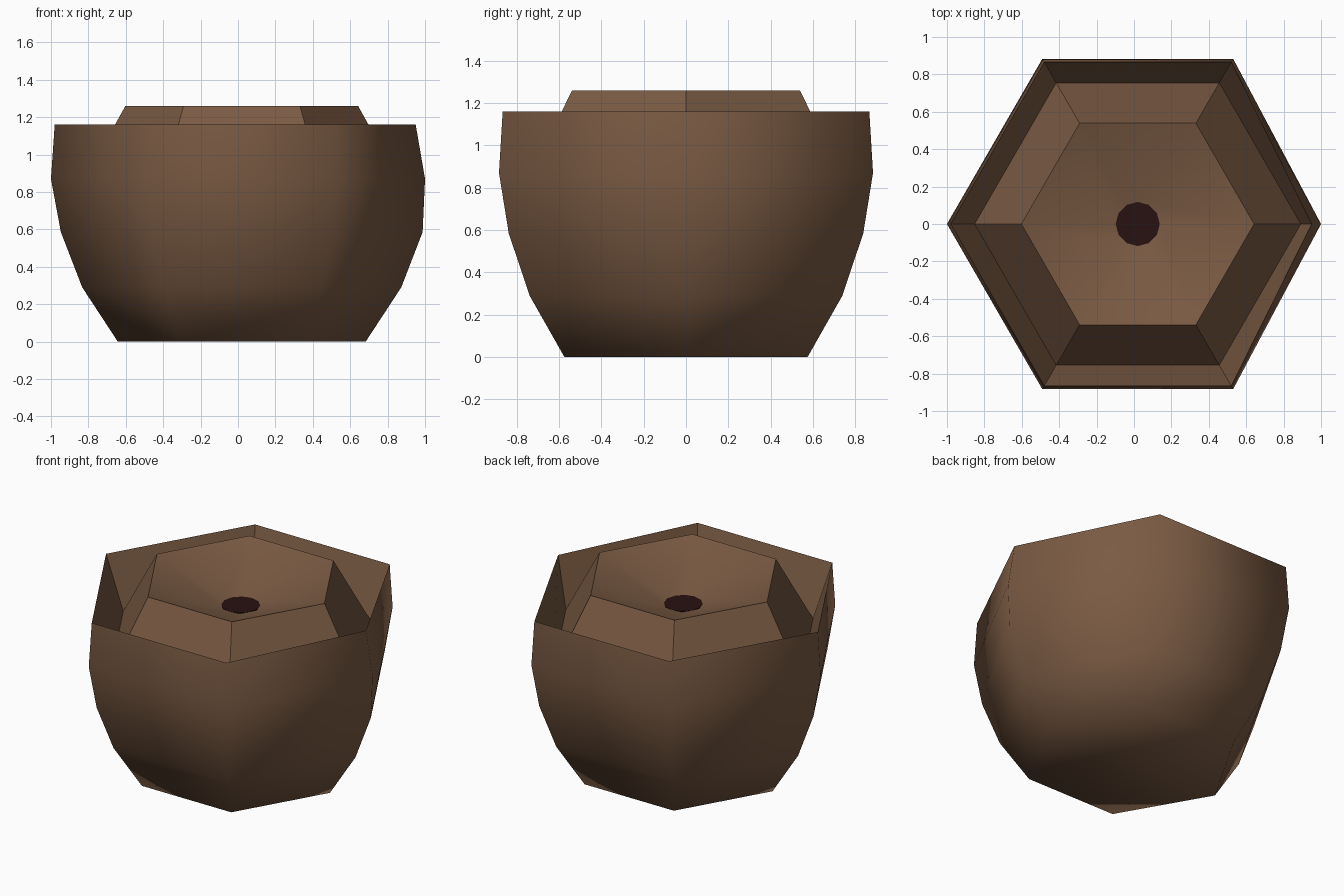
import bpy, bmesh
from math import cos, sin, pi, radians

cube = bpy.data.objects.get("Cube")
if cube:
    bpy.data.objects.remove(cube)

CENTRE = 0.02


def material(name, rgb):
    mat = bpy.data.materials.new(name)
    mat.use_nodes = True
    mat.diffuse_color = (*rgb, 1)
    bsdf = mat.node_tree.nodes["Principled BSDF"]
    bsdf.inputs["Base Color"].default_value = (*rgb, 1)
    bsdf.inputs["Roughness"].default_value = 0.9
    return mat


brown = material("brown", (0.195, 0.103, 0.056))
dark = material("dark_maroon", (0.022, 0.006, 0.006))


def lathe(name, profile, mat, cap=None, sides=6, dents=None, angle=None):
    """Spin (radius, height) points into rings; cap 'first' or 'last' ring."""
    bm = bmesh.new()
    rings = []
    for i, (r, z) in enumerate(profile):
        ring = []
        for k in range(sides):
            a = 2 * pi * k / sides
            # the corner on the model's left is pushed in on some rings
            rr = r - (dents or {}).get(i, 0) if k == 0 else r
            ring.append(bm.verts.new((CENTRE + rr * cos(a), rr * sin(a), z)))
        rings.append(ring)
    for low, high in zip(rings, rings[1:]):
        for k in range(sides):
            n = (k + 1) % sides
            bm.faces.new((low[k], low[n], high[n], high[k]))
    if cap == "first":
        bm.faces.new(rings[0][::-1])
    elif cap == "last":
        bm.faces.new(rings[-1])
    for f in bm.faces:
        f.smooth = True
    mesh = bpy.data.meshes.new(name)
    bm.to_mesh(mesh)
    bm.free()
    mesh.materials.append(mat)
    obj = bpy.data.objects.new(name, mesh)
    bpy.context.collection.objects.link(obj)
    if angle:
        bpy.ops.object.select_all(action='DESELECT')
        obj.select_set(True)
        bpy.context.view_layer.objects.active = obj
        bpy.ops.object.shade_smooth_by_angle(angle=radians(angle))
    return obj


# Rounded outer shell with its closed base
lathe("outer_shell",
      [(0.663, 0), (0.853, 0.29), (0.967, 0.585), (1.02, 0.87), (1.0, 1.16)],
      brown, cap="first", dents={3: 0.04, 4: 0.07})

# Inner wall sloping from the thin rim down into the groove
lathe("inner_wall", [(1.0, 1.16), (0.872, 0.81)], brown,
      dents={0: 0.07}, angle=30)

# Raised collar and the dished top inside it
lathe("collar_and_dish", [(0.872, 0.81), (0.622, 1.26), (0.12, 1.08)],
      brown, cap="last", angle=30)

# Dark spot in the middle of the dish
lathe("centre_spot", [(0.118, 1.08), (0.118, 1.086)], dark,
      cap="last", sides=12, angle=30)
